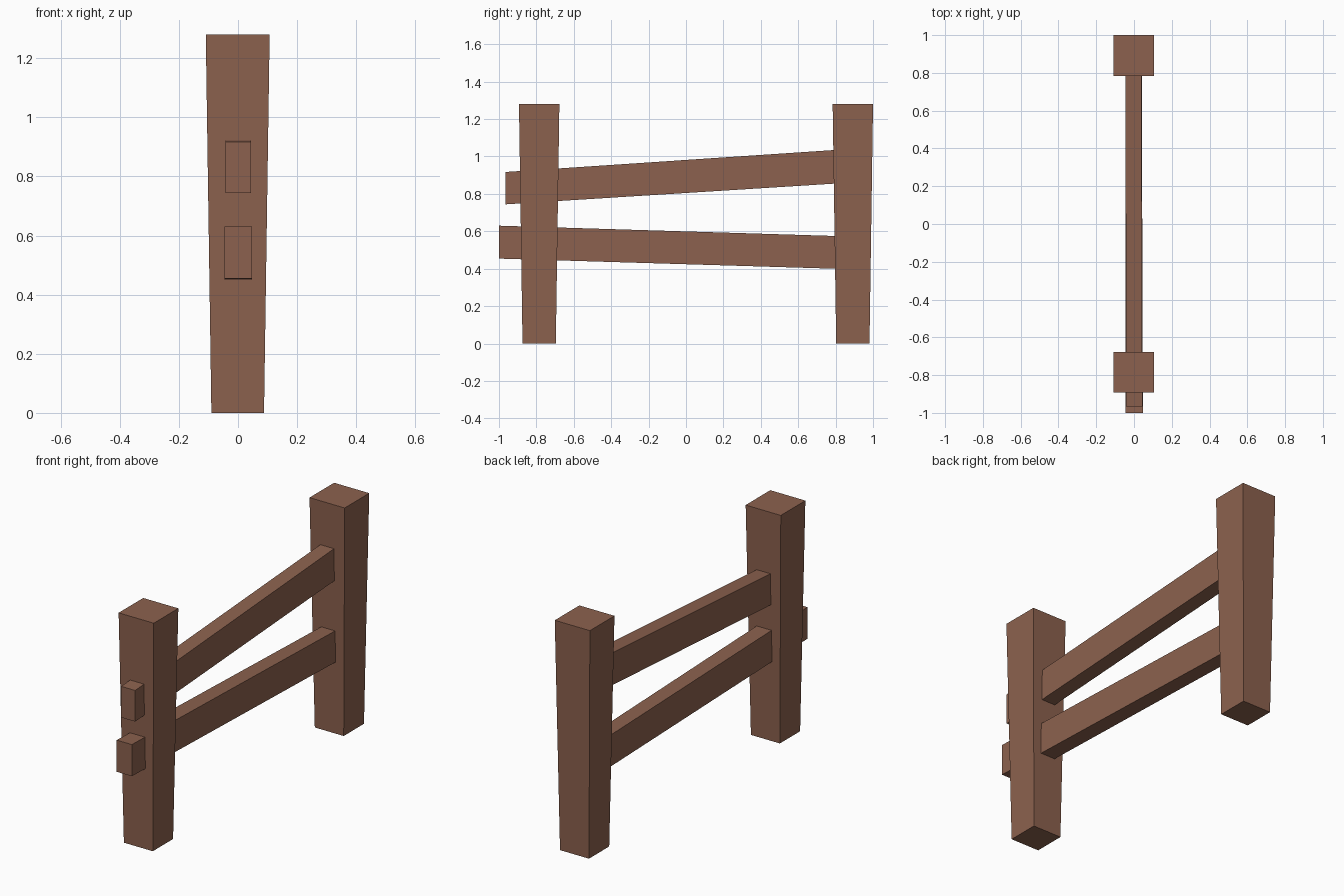
import bpy, bmesh

if "Cube" in bpy.data.objects:
    bpy.data.objects.remove(bpy.data.objects["Cube"])

wood = bpy.data.materials.new("brown_wood")
wood.diffuse_color = (0.262, 0.121, 0.077, 1)
wood.use_nodes = True
wood.node_tree.nodes["Principled BSDF"].inputs["Base Color"].default_value = wood.diffuse_color


def beam(name, end_a, end_b):
    """Box lofted between two four-cornered ends."""
    bm = bmesh.new()
    a = [bm.verts.new(p) for p in end_a]
    b = [bm.verts.new(p) for p in end_b]
    bm.faces.new(a)
    bm.faces.new(b)
    for i in range(4):
        j = (i + 1) % 4
        bm.faces.new((a[i], a[j], b[j], b[i]))
    bmesh.ops.recalc_face_normals(bm, faces=bm.faces)
    mesh = bpy.data.meshes.new(name)
    bm.to_mesh(mesh)
    bm.free()
    mesh.materials.append(wood)
    ob = bpy.data.objects.new(name, mesh)
    bpy.context.collection.objects.link(ob)


def level_square(y, z, half):
    x = -0.001
    return [(x - half, y - half, z), (x + half, y - half, z),
            (x + half, y + half, z), (x - half, y + half, z)]


def upright_rect(y, x0, x1, z0, z1):
    return [(x0, y, z0), (x1, y, z0), (x1, y, z1), (x0, y, z1)]


# Posts, widening toward the top
for name, y in (("front_post", -0.785), ("back_post", 0.892)):
    beam(name, level_square(y, 0, 0.089), level_square(y, 1.28, 0.108))

# Sloping rails, running through the front post and into the back post
beam("upper_rail", upright_rect(-0.966, -0.042, 0.044, 0.744, 0.917),
     upright_rect(0.86, -0.045, 0.039, 0.859, 1.039))
beam("lower_rail", upright_rect(-1.0, -0.046, 0.047, 0.454, 0.63),
     upright_rect(0.86, -0.044, 0.041, 0.398, 0.573))
